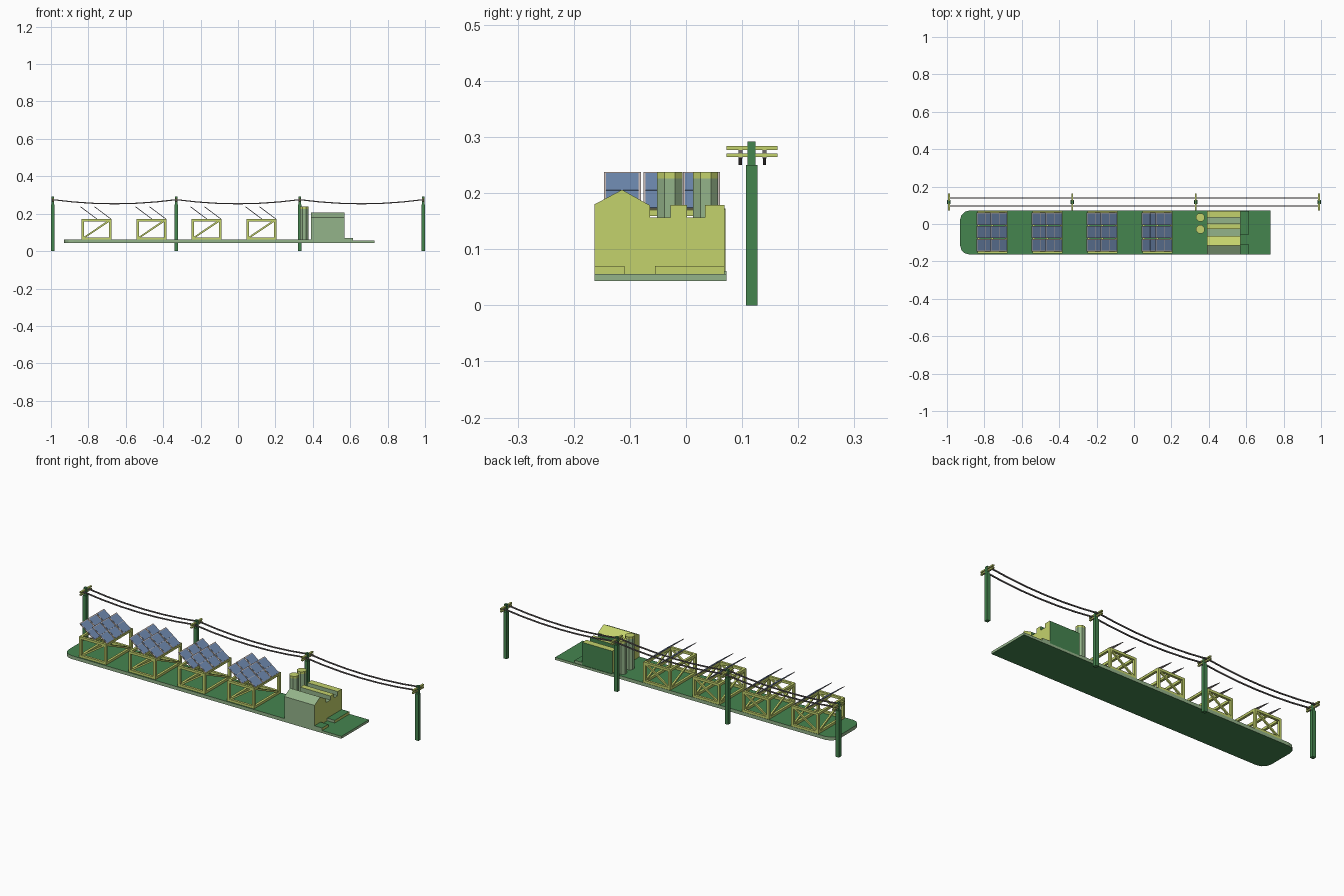
import bpy, bmesh, math
from mathutils import Vector, Matrix

if "Cube" in bpy.data.objects:
    bpy.data.objects.remove(bpy.data.objects["Cube"])


def mat(name, hexa):
    m = bpy.data.materials.new(name)
    c = [int(hexa[i:i + 2], 16) / 255 for i in (0, 2, 4)]
    m.diffuse_color = [((v + .055) / 1.055) ** 2.4 if v > .04 else v / 12.92 for v in c] + [1]
    m.use_nodes = True
    m.node_tree.nodes["Principled BSDF"].inputs["Base Color"].default_value = m.diffuse_color
    return m


MATS = [mat("dark green", "45854F"), mat("pale green", "94B48A"), mat("yellow green", "C4D26C"),
        mat("panel blue", "6F8AB0"), mat("panel trim", "C6B8B4"), mat("wire grey", "6E6868")]
DARK, PALE, YELLOW, BLUE, TRIM, WIRE = range(6)


def finish(name, bm):
    me = bpy.data.meshes.new(name)
    bm.to_mesh(me)
    bm.free()
    for m in MATS:
        me.materials.append(m)
    ob = bpy.data.objects.new(name, me)
    bpy.context.collection.objects.link(ob)
    return ob


def block(bm, size, matrix, mi):
    r = bmesh.ops.create_cube(bm, size=1, matrix=matrix @ Matrix.Diagonal((*size, 1)))
    for f in {f for v in r["verts"] for f in v.link_faces}:
        f.material_index = mi


def box(bm, lo, hi, mi):
    lo, hi = Vector(lo), Vector(hi)
    block(bm, hi - lo, Matrix.Translation((lo + hi) / 2), mi)


def beam(bm, a, b, w, mi):
    a, b = Vector(a), Vector(b)
    q = (b - a).to_track_quat('Z', 'Y').to_matrix().to_4x4()
    block(bm, (w, w, (b - a).length), Matrix.Translation((a + b) / 2) @ q, mi)


def prism(bm, pts, offset, rule):
    """Extrude a closed outline; rule(normal, centre) picks the colour."""
    f = bm.faces.new([bm.verts.new(p) for p in pts])
    r = bmesh.ops.extrude_face_region(bm, geom=[f], use_keep_orig=True)
    bmesh.ops.translate(bm, vec=offset, verts=[v for v in r["geom"] if isinstance(v, bmesh.types.BMVert)])
    bmesh.ops.recalc_face_normals(bm, faces=bm.faces)
    bm.normal_update()
    for f in bm.faces:
        f.material_index = rule(f.normal, f.calc_center_median())


Y0, Y1 = -.163, .072

# Base platform with rounded left end, and lower slab at the right end
slab_rule = lambda n, c: DARK if abs(n.z) > .5 else PALE
r = .05
outline = [(.39, Y0, .043), (.39, Y1, .043)]
for cy, a0 in ((Y1 - r, 90), (Y0 + r, 180)):
    for i in range(4):
        a = math.radians(a0 + i * 30)
        outline.append((-.88 + r * math.cos(a), cy + r * math.sin(a), .043))
bm = bmesh.new()
prism(bm, outline, (0, 0, .018), slab_rule)
finish("base_platform", bm)
bm = bmesh.new()
prism(bm, [(.39, Y0, .043), (.73, Y0, .043), (.73, Y1, .043), (.39, Y1, .043)], (0, 0, .013), slab_rule)
finish("yard_slab", bm)

# Control house: stepped roof profile run along x
prof = [(Y0, .055), (Y0, .18), (-.114, .206), (-.064, .178), (-.064, .157), (-.028, .157), (-.028, .179),
        (.002, .179), (.002, .157), (.034, .157), (.034, .179), (.069, .179), (.069, .055)]


def house_rule(n, c):
    if abs(n.x) > .5:
        return YELLOW
    if n.z > .5:
        return PALE if n.y < -.2 or c.z < .165 else YELLOW
    return PALE if n.y < 0 else DARK


bm = bmesh.new()
prism(bm, [(.39, y, z) for y, z in prof], (.18, 0, 0), house_rule)
finish("control_house", bm)

# Low loading steps on the right of the house
for i, (a, b) in enumerate(((Y0, -.11), (-.055, .069))):
    bm = bmesh.new()
    prism(bm, [(.57, a, .055), (.615, a, .055), (.615, b, .055), (.57, b, .055)], (0, 0, .015),
          lambda n, c: YELLOW if n.x > .5 else DARK if n.z > .5 else PALE)
    finish(f"loading_step_{i + 1}", bm)

# Tanks behind the house with yellow caps
for i, y in enumerate((-.029, .035)):
    bm = bmesh.new()
    for z0, z1, mi in ((.055, .226, PALE), (.226, .238, YELLOW)):
        res = bmesh.ops.create_cone(bm, cap_ends=True, segments=8, radius1=.0243, radius2=.0243, depth=z1 - z0,
                                    matrix=Matrix.Translation((.355, y, (z0 + z1) / 2))
                                    @ Matrix.Rotation(math.pi / 8, 4, 'Z'))
        for f in {f for v in res["verts"] for f in v.link_faces}:
            f.material_index = mi
    finish(f"tank_{i + 1}", bm)

# Solar arrays: braced box frame with two rows of three tilted panels
W = .013
for k in range(4):
    c = -.757 + .294 * k
    xa, xb, ya, yb, za, zb = c - .074, c + .074, -.15, .064, .067, .166
    bm = bmesh.new()
    for x in (xa, xb):
        for y in (ya, yb):
            box(bm, (x - W / 2, y - W / 2, .06), (x + W / 2, y + W / 2, .172), YELLOW)
        for z in (za, zb):
            beam(bm, (x, ya, z), (x, yb, z), W, YELLOW)
        beam(bm, (x, ya, zb), (x, yb, za), W * .7, YELLOW)
    for y in (ya, yb):
        for z in (za, zb):
            beam(bm, (xa, y, z), (xb, y, z), W, YELLOW)
        beam(bm, (xa, y, za), (xb, y, zb), W * .7, YELLOW)
    beam(bm, (c, ya, zb), (c, yb, zb), W, YELLOW)
    finish(f"array_frame_{k + 1}", bm)
    bm = bmesh.new()
    for dx in (-.040, .035):
        for j in (-1, 0, 1):
            m = Matrix.Translation((c + dx, -.043 + .0705 * j, .203)) @ Matrix.Rotation(math.radians(36.7), 4, 'Y')
            block(bm, (.112, .066, .003), m, TRIM)
            for s in (-1, 1):
                block(bm, (.05, .058, .002), m @ Matrix.Translation((s * .0262, 0, .0015)), BLUE)
    finish(f"solar_panels_{k + 1}", bm)

# Utility poles with two crossarms and hanging insulators
POLES, PY = (-.99, -.33, .33, .99), .117
WIRES = (.097, .14)
for i, x in enumerate(POLES):
    bm = bmesh.new()
    box(bm, (x - .01, PY - .01, 0), (x + .01, PY + .01, .25), DARK)
    box(bm, (x - .007, PY - .007, .25), (x + .007, PY + .007, .292), DARK)
    for z0, z1 in ((.264, .271), (.277, .284)):
        box(bm, (x - .005, .072, z0), (x + .005, .163, z1), YELLOW)
    for y in WIRES:
        box(bm, (x - .004, y - .0035, .262), (x + .004, y + .0035, .279), WIRE)
    finish(f"utility_pole_{i + 1}", bm)

# Sagging wires between the poles
N = 6
for w, y in enumerate(WIRES):
    bm = bmesh.new()
    for a, b in zip(POLES, POLES[1:]):
        pts = [(a + (b - a) * t / N, y, .275 - .022 * 4 * (t / N) * (1 - t / N)) for t in range(N + 1)]
        for p, q in zip(pts, pts[1:]):
            beam(bm, p, q, .006, WIRE)
    finish(f"wire_{w + 1}", bm)
